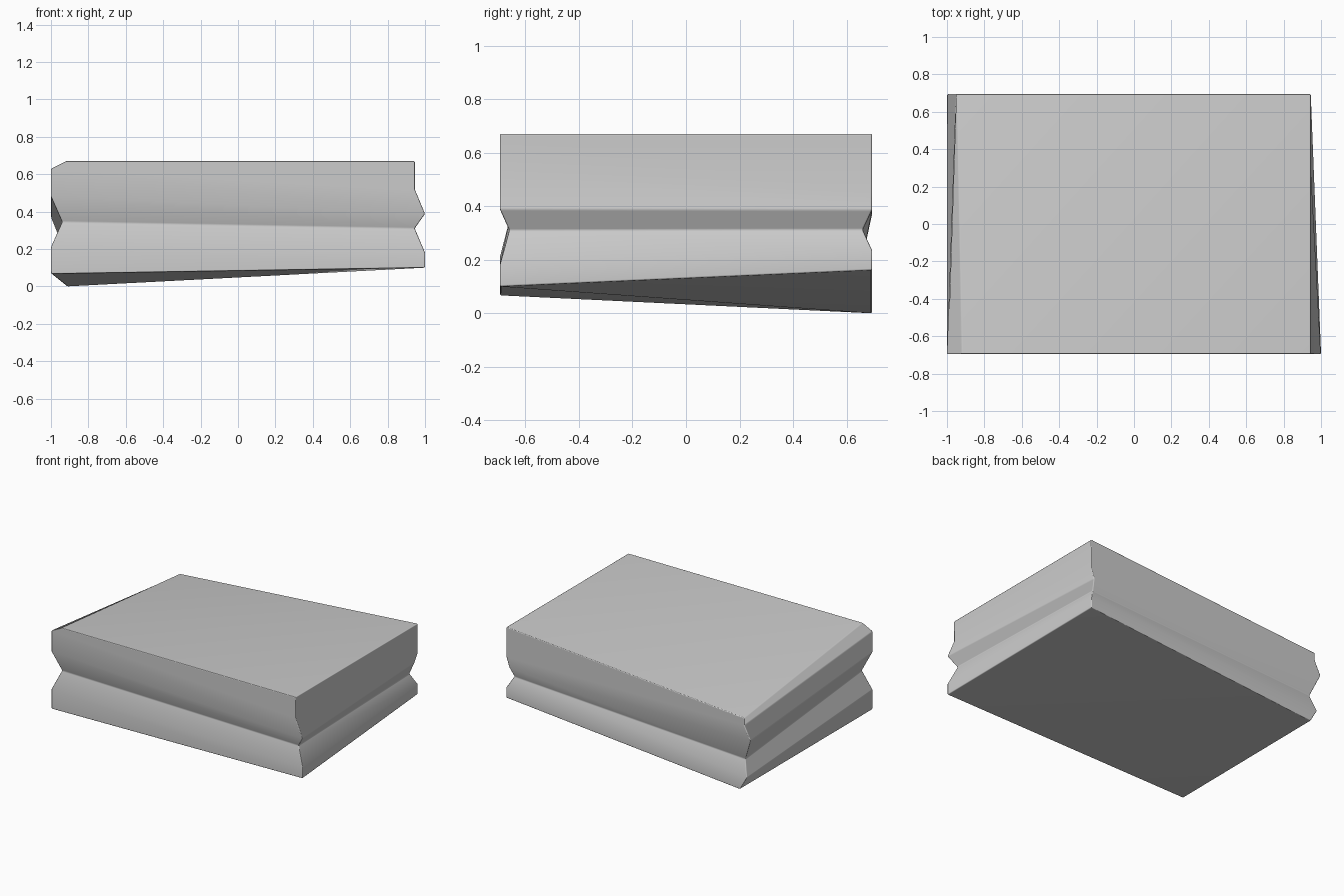
import bpy
import bmesh
import math

old = bpy.data.objects.get("Cube")
if old:
    bpy.data.objects.remove(old, do_unlink=True)


def make_material(name, colour):
    material = bpy.data.materials.new(name)
    material.use_nodes = True
    material.diffuse_color = colour
    shader = next(n for n in material.node_tree.nodes if n.type == "BSDF_PRINCIPLED")
    shader.inputs["Base Color"].default_value = colour
    return material


grey = make_material("plain grey", (0.6, 0.6, 0.6, 1))

# Corner profiles from top to bottom as (x, z):
# top, rim, upper lip, groove, lower lip, base
front_left_profile = [(-.92, .67), (-1, .63), (-1, .48), (-.94, .345), (-1, .21), (-1, .067)]
front_right_profile = [(.945, .67), (.945, .52), (1, .388), (.945, .31), (1, .18), (1, .1)]
back_right_profile = [(.945, .67), (.945, .455), (.922, .386), (.905, .312), (.945, .235), (.945, .161)]
back_left_profile = [(-.95, .522), (-.95, .47), (-1, .37), (-.935, .21), (-.97, .095), (-.915, 0)]

HALF_DEPTH = .695
GROOVE_INSET = .035
GROOVE_RING = 3


def add_corner(bm, profile, side):
    """Place one corner profile on the front (-1) or back (+1) side."""
    corner = []
    for ring, (x, z) in enumerate(profile):
        inset = GROOVE_INSET if ring == GROOVE_RING else 0
        corner.append(bm.verts.new((x, side * (HALF_DEPTH - inset), z)))
    return corner


bm = bmesh.new()
front_left = add_corner(bm, front_left_profile, -1)
front_right = add_corner(bm, front_right_profile, -1)
back_right = add_corner(bm, back_right_profile, 1)
back_left = add_corner(bm, back_left_profile, 1)
corners = [front_left, front_right, back_right, back_left]

# Grooved walls between neighbouring corners
for index, corner in enumerate(corners):
    neighbour = corners[(index + 1) % len(corners)]
    for ring in range(len(corner) - 1):
        bm.faces.new((corner[ring], corner[ring + 1], neighbour[ring + 1], neighbour[ring]))

# Slightly folded top and base, each split along its own diagonal
bm.faces.new((front_left[0], front_right[0], back_right[0]))
bm.faces.new((front_left[0], back_right[0], back_left[0]))
bm.faces.new((front_left[-1], back_left[-1], front_right[-1]))
bm.faces.new((back_left[-1], back_right[-1], front_right[-1]))
bmesh.ops.recalc_face_normals(bm, faces=bm.faces)

mesh = bpy.data.meshes.new("grooved_block")
bm.to_mesh(mesh)
bm.free()
mesh.materials.append(grey)
mesh.shade_smooth()
block = bpy.data.objects.new("grooved_block", mesh)
bpy.context.collection.objects.link(block)

# Fine rounding on the hard edges, with shallow folds left soft
rounding = block.modifiers.new("edge rounding", "BEVEL")
rounding.width = .006
rounding.segments = 2
rounding.limit_method = "ANGLE"
rounding.angle_limit = math.radians(25)
rounding.harden_normals = True
